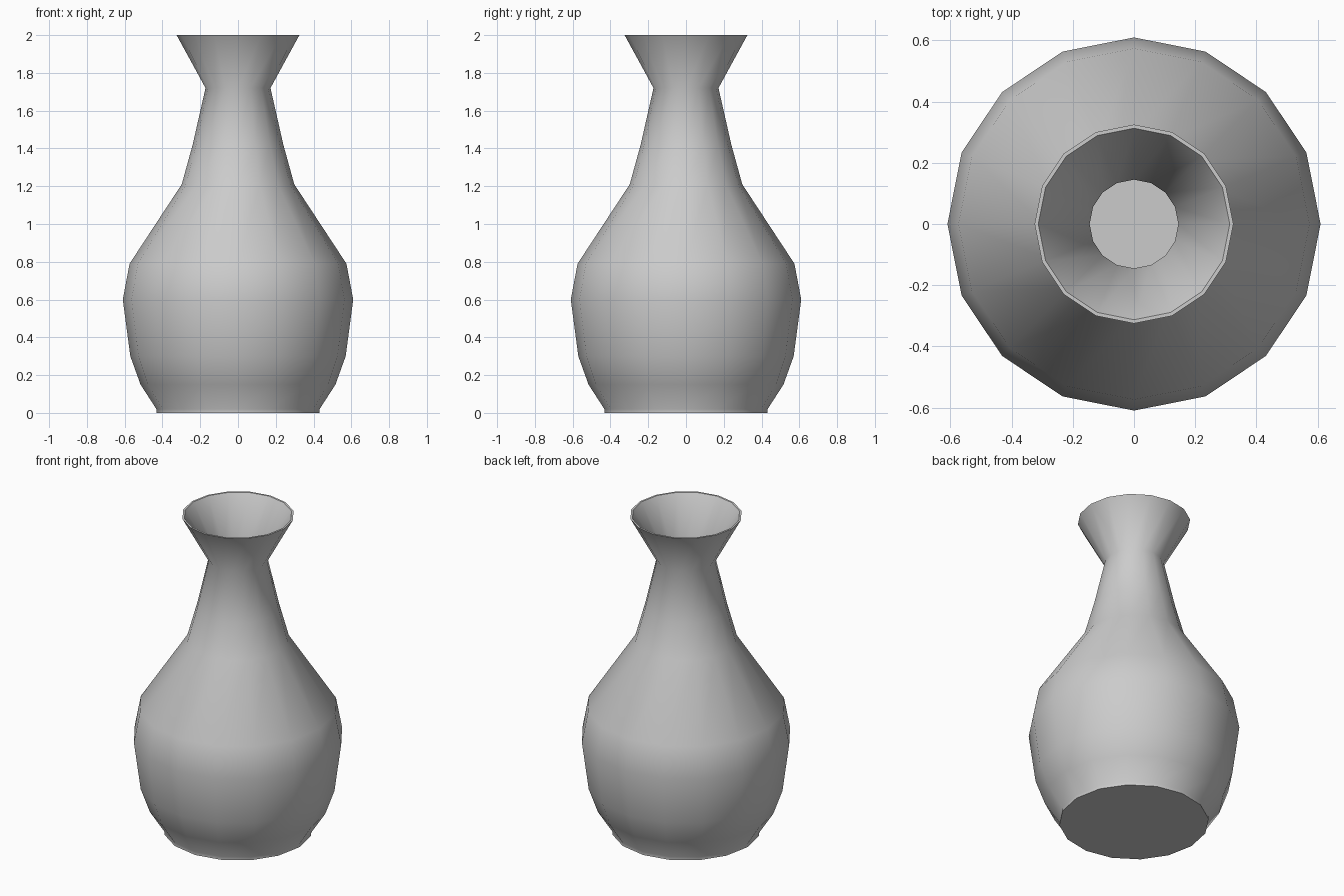
import bpy, bmesh
from math import cos, sin, pi, radians

if "Cube" in bpy.data.objects:
    bpy.data.objects.remove(bpy.data.objects["Cube"])

SIDES = 16

# Outer wall from foot to lip, then inner wall down to the floor (radius, height)
outer = [(0.432, 0), (0.432, 0.02), (0.516, 0.15), (0.57, 0.30), (0.61, 0.60),
         (0.574, 0.79), (0.298, 1.21), (0.24, 1.42), (0.172, 1.72), (0.325, 2.0)]
inner = [(0.313, 2.0), (0.145, 1.72), (0.213, 1.41), (0.272, 1.20), (0.547, 0.78),
         (0.583, 0.60), (0.543, 0.31), (0.49, 0.16), (0.41, 0.03)]

bm = bmesh.new()
rings = [[bm.verts.new((r * cos(2 * pi * i / SIDES), r * sin(2 * pi * i / SIDES), z))
          for i in range(SIDES)] for r, z in outer + inner]

# Walls
for a, b in zip(rings, rings[1:]):
    for i in range(SIDES):
        j = (i + 1) % SIDES
        bm.faces.new((a[i], a[j], b[j], b[i]))

# Underside and inside floor
bm.faces.new(rings[0][::-1])
bm.faces.new(rings[-1])
bmesh.ops.recalc_face_normals(bm, faces=bm.faces)

mesh = bpy.data.meshes.new("vase")
bm.to_mesh(mesh)
bm.free()
vase = bpy.data.objects.new("vase", mesh)
bpy.context.collection.objects.link(vase)

# Smooth body with crisp lip and foot
bpy.context.view_layer.objects.active = vase
vase.select_set(True)
bpy.ops.object.shade_smooth_by_angle(angle=radians(55))
